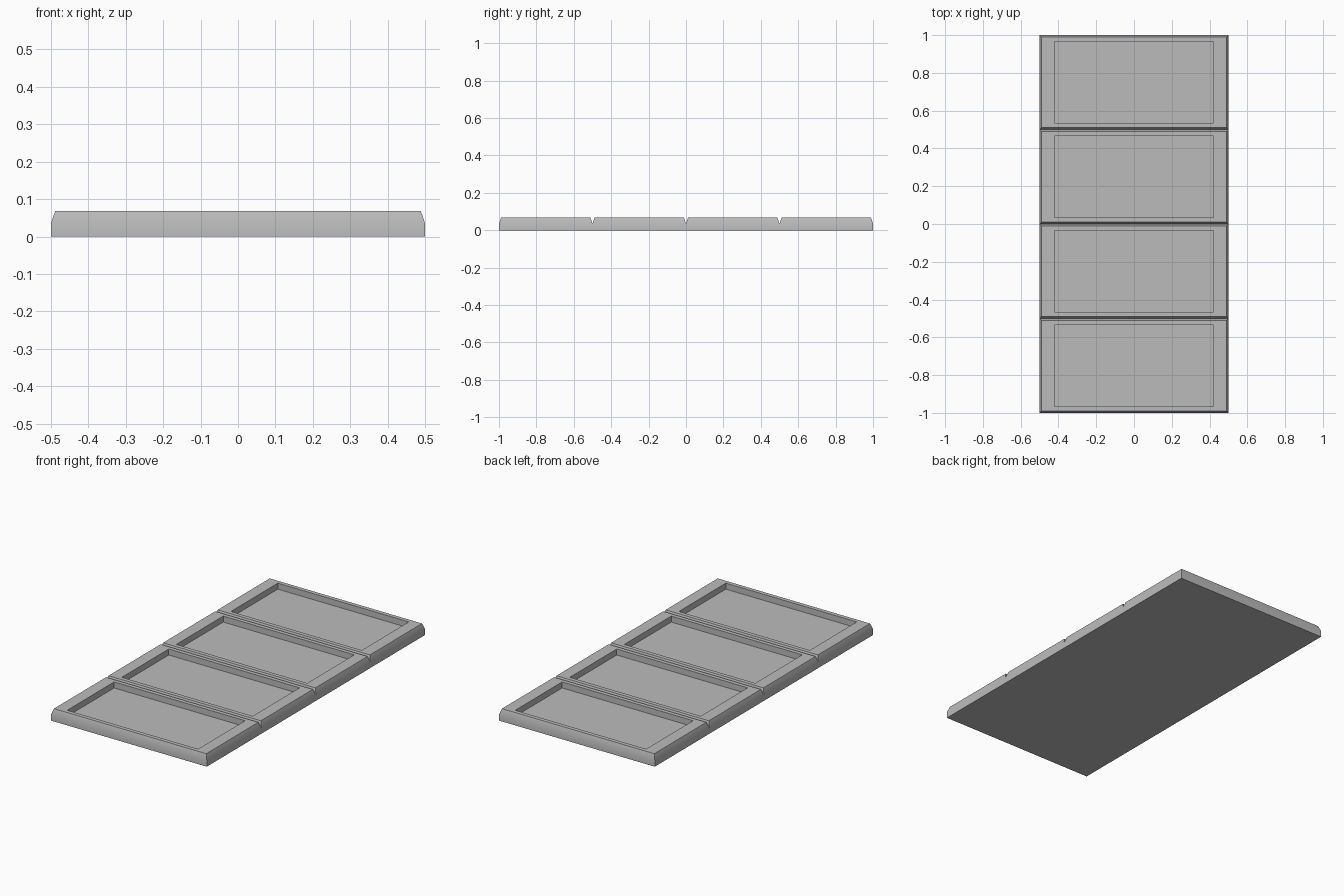
import bpy, bmesh, math

cube = bpy.data.objects.get("Cube")
if cube:
    bpy.data.objects.remove(cube, do_unlink=True)

PANELS = 4
WIDTH, LENGTH = 1.0, 2.0
BASE, TOP, FLOOR = 0.036, 0.068, 0.033      # edge, rim and recess heights
CHAMFER = 0.016
RECESS = (0.42, 0.215)                      # half size of each recess

grey = bpy.data.materials.new("plain_grey")
grey.use_nodes = True
colour = (0.5, 0.5, 0.5, 1)
grey.diffuse_color = colour
grey.node_tree.nodes["Principled BSDF"].inputs["Base Color"].default_value = colour

# Base slab, cut across into equal panels
bm = bmesh.new()
bmesh.ops.create_cube(bm, size=1)
for v in bm.verts:
    v.co = (v.co.x * WIDTH, v.co.y * LENGTH, (v.co.z + 0.5) * BASE)
for i in range(1, PANELS):
    bmesh.ops.bisect_plane(bm, geom=bm.verts[:] + bm.edges[:] + bm.faces[:],
                           plane_co=(0, -LENGTH / 2 + i * LENGTH / PANELS, 0),
                           plane_no=(0, 1, 0))
bm.normal_update()
tops = [f for f in bm.faces if f.normal.z > 0.9]

# Chamfered rims, which leave V grooves between the panels
bmesh.ops.inset_individual(bm, faces=tops, thickness=CHAMFER, depth=TOP - BASE)

# Flat border around each recess
bmesh.ops.inset_individual(bm, faces=tops, thickness=0.01)
for f in tops:
    c = f.calc_center_median()
    for v in f.verts:
        v.co.x = math.copysign(RECESS[0], v.co.x)
        v.co.y = c.y + math.copysign(RECESS[1], v.co.y - c.y)

# Sunken floors with upright walls
for f in bmesh.ops.extrude_discrete_faces(bm, faces=tops)["faces"]:
    for v in f.verts:
        v.co.z = FLOOR

bmesh.ops.recalc_face_normals(bm, faces=bm.faces)
mesh = bpy.data.meshes.new("panelled_slab")
bm.to_mesh(mesh)
bm.free()
mesh.materials.append(grey)

slab = bpy.data.objects.new("panelled_slab", mesh)
bpy.context.collection.objects.link(slab)
bpy.ops.object.select_all(action='DESELECT')
slab.select_set(True)
bpy.context.view_layer.objects.active = slab
bpy.ops.object.shade_smooth_by_angle(angle=math.radians(30))
